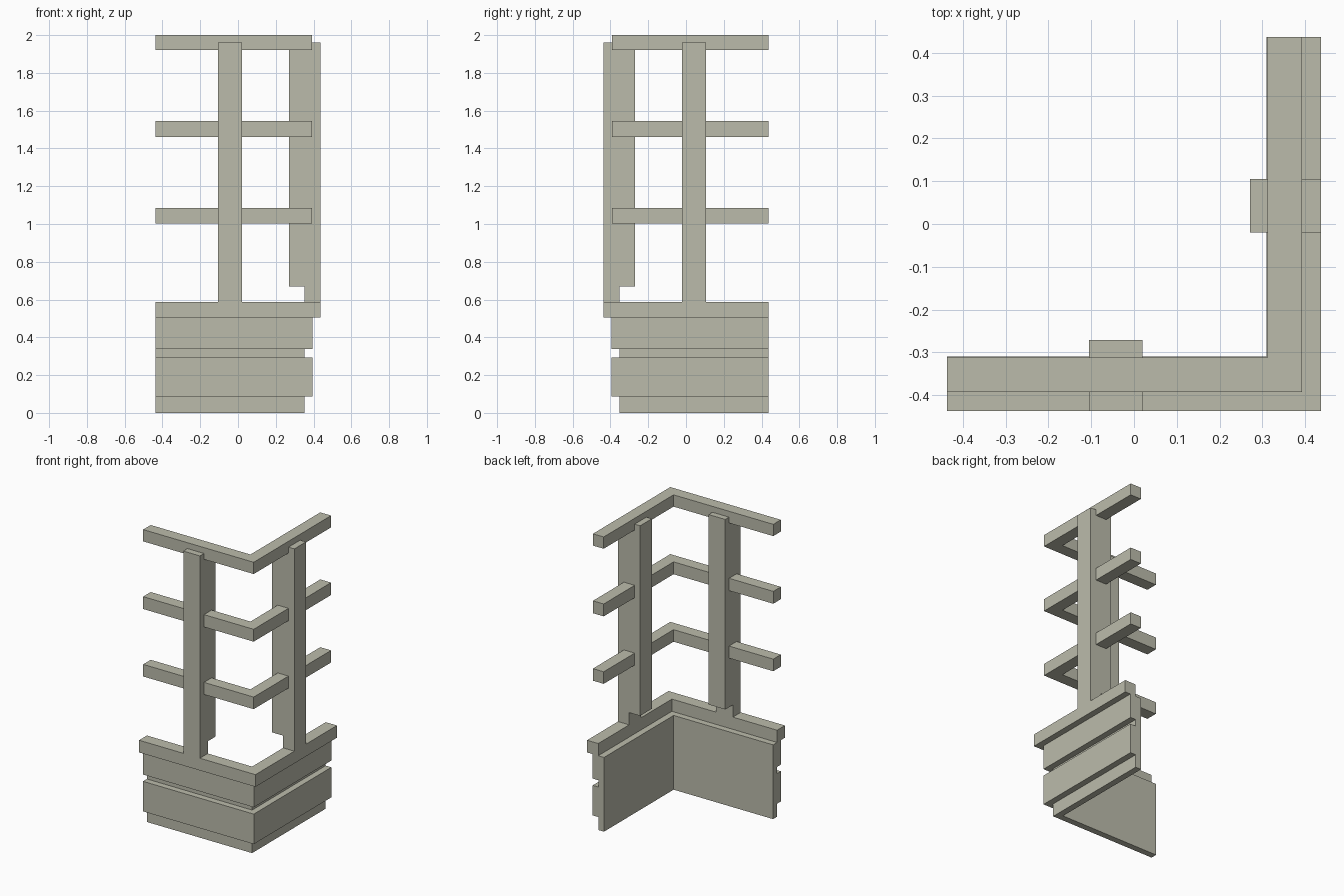
import bpy
import bmesh

cube = bpy.data.objects.get("Cube")
if cube:
    bpy.data.objects.remove(cube, do_unlink=True)

END = 0.437  # free ends and outermost faces

# Single stone colour
stone = bpy.data.materials.new("olive grey")
COLOUR = (0.50, 0.50, 0.41, 1.0)
stone.diffuse_color = COLOUR
stone.use_nodes = True
stone.node_tree.nodes["Principled BSDF"].inputs["Base Color"].default_value = COLOUR


def loft(name, rings):
    """Skin matching cross-sections and cap both ends."""
    bm = bmesh.new()
    loops = [[bm.verts.new(p) for p in ring] for ring in rings]
    for a, b in zip(loops, loops[1:]):
        for i in range(len(a)):
            j = (i + 1) % len(a)
            bm.faces.new((a[i], a[j], b[j], b[i]))
    bm.faces.new(loops[0])
    bm.faces.new(loops[-1])
    bmesh.ops.recalc_face_normals(bm, faces=bm.faces)
    mesh = bpy.data.meshes.new(name)
    bm.to_mesh(mesh)
    bm.free()
    mesh.materials.append(stone)
    obj = bpy.data.objects.new(name, mesh)
    bpy.context.collection.objects.link(obj)
    return obj


def corner_sweep(name, profile):
    """Sweep a (distance outward, height) profile round the mitred corner."""
    return loft(name, [
        [(-END, -d, z) for d, z in profile],
        [(d, -d, z) for d, z in profile],
        [(d, END, z) for d, z in profile],
    ])


# Grooved corner wall with plinth, two bands and an overhanging cap
corner_sweep("corner_wall", [
    (0.31, 0.0), (0.353, 0.0), (0.353, 0.088), (0.395, 0.088),
    (0.395, 0.292), (0.353, 0.292), (0.353, 0.338), (0.395, 0.338),
    (0.395, 0.504), (END, 0.504), (END, 0.587), (0.353, 0.587),
    (0.353, 0.504), (0.31, 0.504),
])

# Three mitred rails
for name, z0, z1 in (("lower_rail", 1.003, 1.085),
                     ("middle_rail", 1.461, 1.545),
                     ("top_rail", 1.92, 2.0)):
    corner_sweep(name, [(0.312, z0), (0.393, z0), (0.393, z1), (0.312, z1)])

# Posts standing on the cap, notched at the inner foot
POST = [(0.353, 0.587), (END, 0.587), (END, 1.96),
        (0.271, 1.96), (0.271, 0.67), (0.353, 0.67)]
SIDES = (-0.105, 0.02)
loft("front_post", [[(s, -d, z) for d, z in POST] for s in SIDES])
loft("left_post", [[(d, -s, z) for d, z in POST] for s in SIDES])
